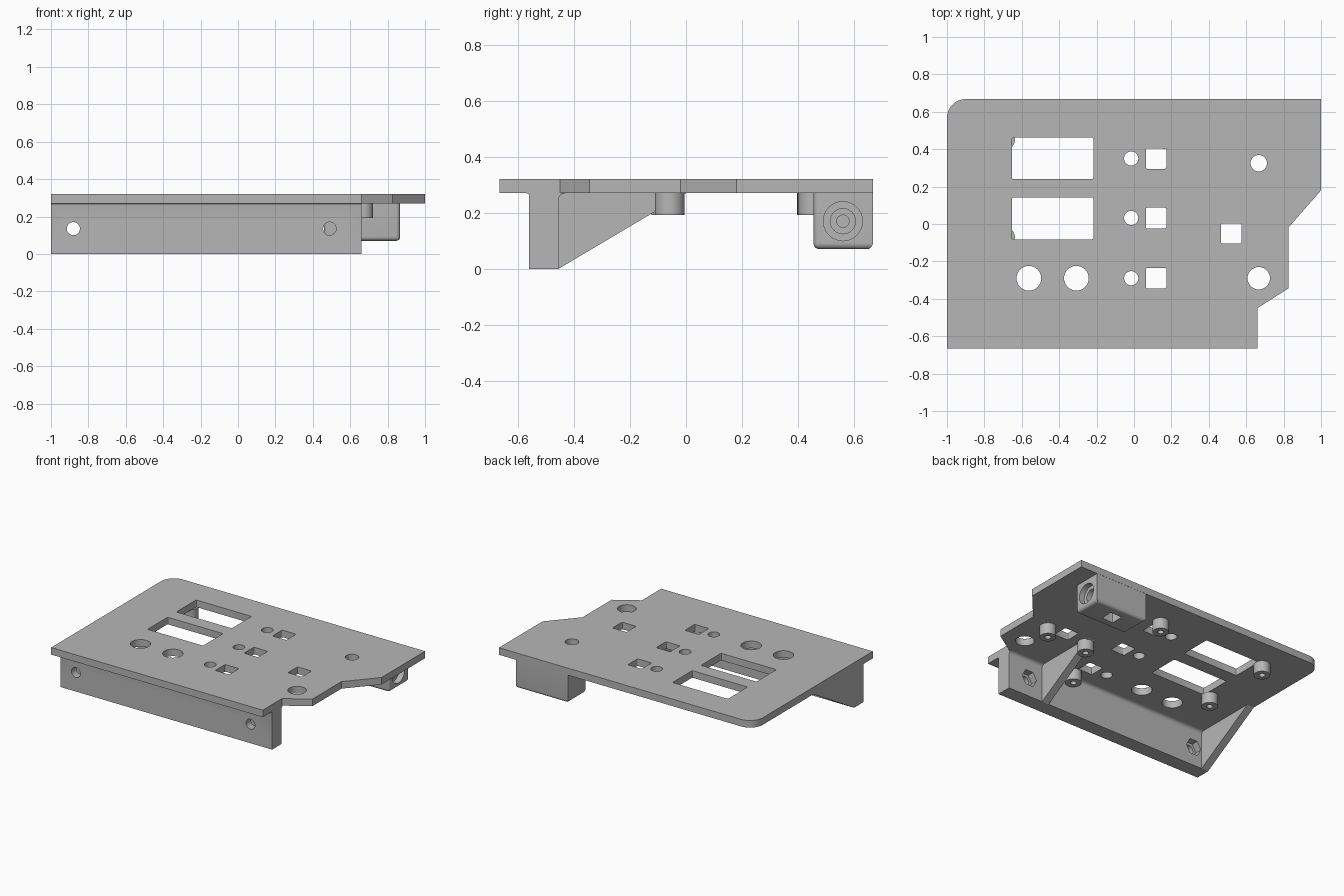
import bpy, bmesh
from math import sin, cos, pi, radians

if "Cube" in bpy.data.objects:
    bpy.data.objects.remove(bpy.data.objects["Cube"])

grey = bpy.data.materials.new("plain grey")
grey.use_nodes = True
COLOUR = (0.47, 0.47, 0.47, 1)
grey.diffuse_color = COLOUR
grey.node_tree.nodes["Principled BSDF"].inputs["Base Color"].default_value = COLOUR

PLATE_Z, TOP_Z = 0.27, 0.32
parts = []


def arc(cx, cy, r, start, end, n=8):
    return [(cx + r * cos(radians(start + (end - start) * i / n)),
             cy + r * sin(radians(start + (end - start) * i / n))) for i in range(n + 1)]


def circle(cx, cy, r, n=32):
    return arc(cx, cy, r, 0, 360, n)[:-1]


def rect(x0, y0, x1, y1, r=0.008):
    return (arc(x1 - r, y1 - r, r, 0, 90, 3) + arc(x0 + r, y1 - r, r, 90, 180, 3)
            + arc(x0 + r, y0 + r, r, 180, 270, 3) + arc(x1 - r, y0 + r, r, 270, 360, 3))


def prism(name, outline, axis, lo, hi):
    """Extrude a closed outline along one axis."""
    place = {"x": lambda a, b, c: (c, a, b),
             "y": lambda a, b, c: (a, c, b),
             "z": lambda a, b, c: (a, b, c)}[axis]
    bm = bmesh.new()
    low = [bm.verts.new(place(a, b, lo)) for a, b in outline]
    high = [bm.verts.new(place(a, b, hi)) for a, b in outline]
    bm.faces.new(low)
    bm.faces.new(high)
    for i in range(len(low)):
        j = (i + 1) % len(low)
        bm.faces.new((low[i], low[j], high[j], high[i]))
    bmesh.ops.recalc_face_normals(bm, faces=bm.faces)
    mesh = bpy.data.meshes.new(name)
    bm.to_mesh(mesh)
    bm.free()
    mesh.materials.append(grey)
    obj = bpy.data.objects.new(name, mesh)
    bpy.context.scene.collection.objects.link(obj)
    parts.append(obj)
    return obj


def cut(obj, outline, axis, lo, hi):
    """Remove a prism from a part."""
    cutter = prism("cutter", outline, axis, lo, hi)
    parts.remove(cutter)
    mod = obj.modifiers.new("cut", "BOOLEAN")
    mod.operation, mod.solver, mod.object = "DIFFERENCE", "EXACT", cutter
    graph = bpy.context.evaluated_depsgraph_get()
    graph.update()
    mesh = bpy.data.meshes.new_from_object(obj.evaluated_get(graph))
    obj.modifiers.clear()
    obj.data = mesh
    bpy.data.objects.remove(cutter)


# Panel with chamfered right side and one rounded corner
outline = [(-1, -0.665), (0.66, -0.665), (0.66, -0.45), (0.825, -0.345),
           (0.825, -0.02), (1, 0.18), (1, 0.668)] + arc(-0.9, 0.568, 0.1, 90, 180)
panel = prism("panel", outline, "z", PLATE_Z, TOP_Z)

holes = [rect(-0.652, 0.24, -0.217, 0.462), rect(-0.652, -0.082, -0.217, 0.142),
         rect(0.465, -0.105, 0.575, 0.003)]
for row in (0.35, 0.032, -0.29):
    holes += [circle(-0.015, row, 0.038), rect(0.063, row - 0.055, 0.173, row + 0.055)]
for x, y, r in ((-0.562, -0.29, 0.066), (-0.308, -0.29, 0.066),
                (0.667, -0.29, 0.06), (0.667, 0.325, 0.044)):
    holes.append(circle(x, y, r))
for hole in holes:
    cut(panel, hole, "z", PLATE_Z - 0.1, TOP_Z + 0.1)

# Front flange, filleted into the panel
profile = ([(-0.56, 0), (-0.455, 0)] + arc(-0.43, 0.245, 0.025, 180, 90)
           + arc(-0.57, 0.26, 0.01, 90, 0, 4))
flange = prism("front_flange", profile, "x", -1, 0.66)
for x in (-0.88, 0.49):
    cut(flange, circle(x, 0.135, 0.035), "y", -0.7, -0.3)
    cut(flange, circle(x, 0.135, 0.06, 6), "y", -0.505, -0.3)

# Triangular gussets behind the flange
for name, x in (("end_gusset", -1), ("inner_gusset", 0.33)):
    prism(name, [(-0.46, 0), (-0.455, 0), (0, PLATE_Z), (-0.46, PLATE_Z)], "x", x, x + 0.055)

# Screw bosses under the panel
for x, y in ((0.67, -0.058), (0.355, -0.058), (0.17, -0.4),
             (0.16, 0.455), (-0.69, 0.45), (-0.69, -0.07)):
    boss = prism("screw_boss", circle(x, y, 0.053), "z", 0.193, PLATE_Z)
    cut(boss, circle(x, y, 0.02, 20), "z", 0.1, 0.262)

# Rounded rear mounting block
block = prism("rear_block", [(0.46, 0.455), (0.867, 0.455), (0.867, 0.667), (0.46, 0.667)],
              "z", 0.07, PLATE_Z)
bm = bmesh.new()
bm.from_mesh(block.data)
edges = [e for e in bm.edges if min(v.co.z for v in e.verts) < 0.1
         and not all(v.co.y > 0.6 and abs(e.verts[0].co.z - e.verts[1].co.z) > 0.1 for v in e.verts)]
bmesh.ops.bevel(bm, geom=edges, offset=0.022, segments=5, profile=0.5, affect="EDGES")
bm.to_mesh(block.data)
bm.free()
# Stepped side bore and nut slot
for radius, depth in ((0.07, 0.04), (0.045, 0.1), (0.022, 0.3)):
    cut(block, circle(0.56, 0.17, radius), "x", 0.867 - depth, 1)
cut(block, rect(0.61, 0.515, 0.7, 0.605, 0.004), "z", 0, 0.215)

# Smooth rounded surfaces, keep crisp edges
bpy.ops.object.select_all(action="DESELECT")
for obj in parts:
    obj.select_set(True)
bpy.context.view_layer.objects.active = panel
bpy.ops.object.shade_smooth_by_angle(angle=radians(30))
